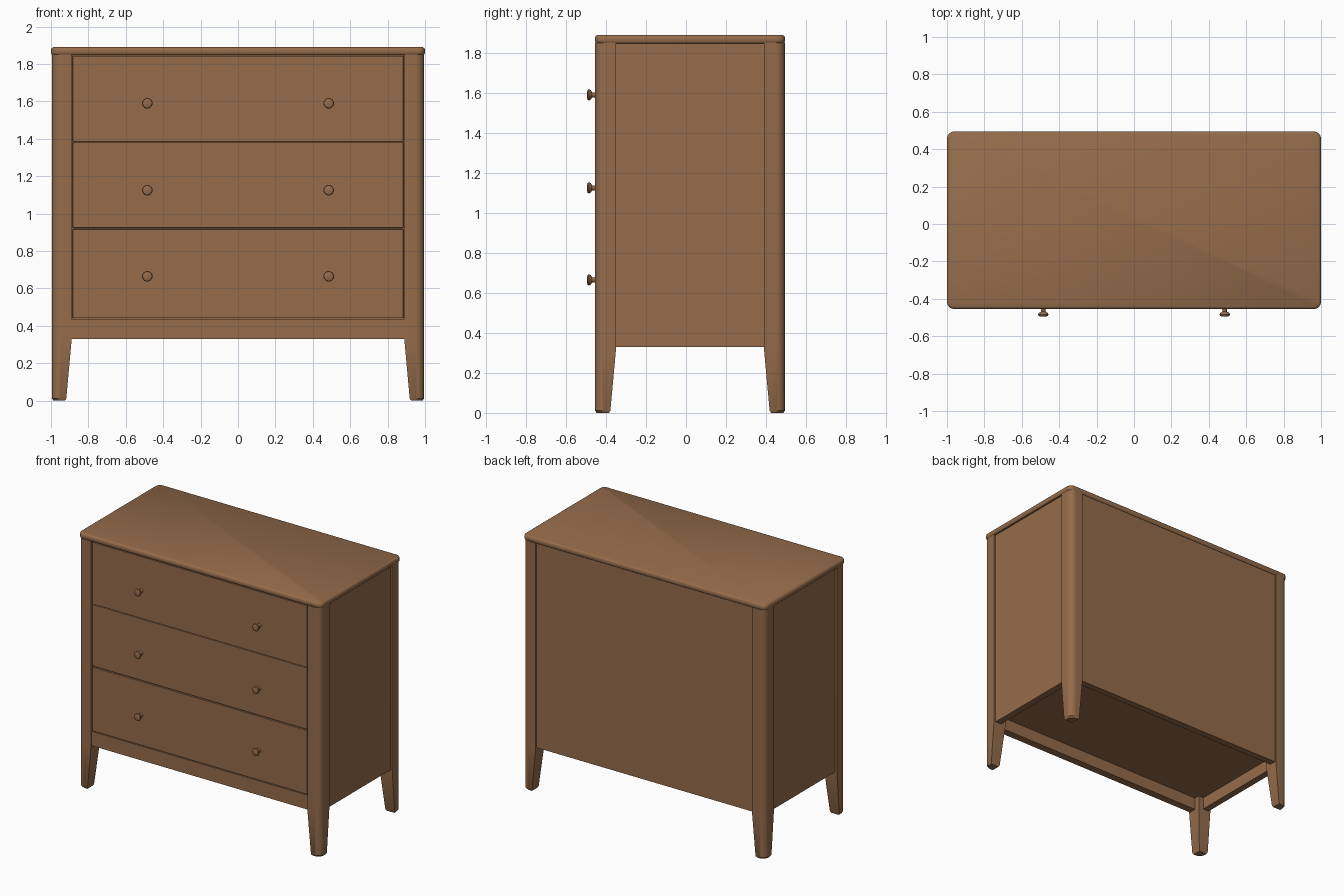
import bpy, bmesh, math
from mathutils import Vector

cube = bpy.data.objects.get("Cube")
if cube:
    bpy.data.objects.remove(cube, do_unlink=True)

wood = bpy.data.materials.new("brown wood")
wood.use_nodes = True
wood.diffuse_color = (0.30, 0.15, 0.07, 1)
wood.node_tree.nodes["Principled BSDF"].inputs["Base Color"].default_value = wood.diffuse_color

Y_FRONT, Y_BACK = -0.455, 0.495
Y_MID = (Y_FRONT + Y_BACK) / 2


def finish(name, bm):
    bmesh.ops.recalc_face_normals(bm, faces=bm.faces)
    mesh = bpy.data.meshes.new(name)
    bm.to_mesh(mesh)
    bm.free()
    mesh.materials.append(wood)
    obj = bpy.data.objects.new(name, mesh)
    bpy.context.collection.objects.link(obj)
    bpy.ops.object.select_all(action='DESELECT')
    obj.select_set(True)
    bpy.context.view_layer.objects.active = obj
    bpy.ops.object.shade_smooth_by_angle(angle=math.radians(35))
    return obj


def box(name, low, high, bevel=0.0, segments=2):
    low, high = Vector(low), Vector(high)
    bm = bmesh.new()
    bmesh.ops.create_cube(bm, size=1)
    for v in bm.verts:
        v.co = (low + high) / 2 + v.co * (high - low)
    if bevel:
        bmesh.ops.bevel(bm, geom=bm.edges[:], offset=bevel, segments=segments,
                        profile=0.5, affect='EDGES')
    return finish(name, bm)


def loft(bm, rings):
    loops = [[bm.verts.new(p) for p in ring] for ring in rings]
    for a, b in zip(loops, loops[1:]):
        for i in range(len(a)):
            j = (i + 1) % len(a)
            bm.faces.new((a[i], a[j], b[j], b[i]))
    bm.faces.new(loops[0])
    bm.faces.new(loops[-1])


def rounded_rect(cx, cy, hx, hy, radius, z):
    ring = []
    for k, (sx, sy) in enumerate(((1, 1), (-1, 1), (-1, -1), (1, -1))):
        for i in range(7):
            a = math.radians(90 * k + 15 * i)
            ring.append((cx + sx * (hx - radius) + radius * math.cos(a),
                         cy + sy * (hy - radius) + radius * math.sin(a), z))
    return ring


# Corner posts: rounded on the outside, tapering inward below the case
def leg(name, sx, y_edge, sy):
    def ring(z, width, inset=0.0):
        r = 0.045
        x0, y0 = 0.995 - inset, abs(y_edge) - inset
        x1, y1 = 0.995 - width, abs(y_edge) - width
        pts = [(x1, y1), (x0, y1)]
        for i in range(7):
            a = math.radians(15 * i)
            pts.append((x0 - r + r * math.cos(a), y0 - r + r * math.sin(a)))
        pts.append((x1, y0))
        return [(sx * x, sy * y, z) for x, y in pts]
    bm = bmesh.new()
    loft(bm, [ring(0, 0.07, 0.008), ring(0.012, 0.077), ring(0.33, 0.106), ring(1.852, 0.106)])
    finish(name, bm)


for sx, side in ((1, "left"), (-1, "right")):
    leg(f"front_leg_{side}", sx, Y_FRONT, -1)
    leg(f"back_leg_{side}", sx, Y_BACK, 1)
    # Side panel, slightly recessed between the posts
    xs = sorted((sx * 0.93, sx * 0.98))
    box(f"side_panel_{side}", (xs[0], -0.36, 0.33), (xs[1], 0.40, 1.852))

# Table top with rounded corners and a soft edge
bm = bmesh.new()
loft(bm, [rounded_rect(0, Y_MID, 1 - d, 0.475 - d, 0.04 - d, z) for d, z in
          ((0.008, 1.848), (0.002, 1.854), (0, 1.862), (0, 1.876), (0.004, 1.885), (0.012, 1.89))])
finish("top_board", bm)

# Case panels
box("back_panel", (-0.9, 0.435, 0.33), (0.9, 0.485, 1.852))
box("bottom_board", (-0.94, -0.42, 0.42), (0.94, 0.45, 0.435))
box("drawer_backing", (-0.9, -0.425, 0.42), (0.9, -0.405, 1.852))
box("front_rail", (-0.9, -0.447, 0.33), (0.9, -0.39, 0.436))

# Drawer fronts
drawers = ((0.441, 0.917), (0.923, 1.382), (1.384, 1.844))
for n, (z0, z1) in enumerate(drawers):
    box(f"drawer_front_{n + 1}", (-0.884, -0.447, z0), (0.884, -0.415, z1), 0.002, 1)

# Turned knobs: (distance forward, radius)
knob_profile = ((0.0, 0.017), (0.012, 0.013), (0.024, 0.013), (0.031, 0.024),
                (0.039, 0.028), (0.046, 0.025), (0.05, 0.015))
for n, z in enumerate((0.665, 1.125, 1.59)):
    for x, side in ((0.485, "left"), (-0.485, "right")):
        bm = bmesh.new()
        loft(bm, [[(x + r * math.cos(t * math.tau / 20), -0.445 - d,
                    z + r * math.sin(t * math.tau / 20)) for t in range(20)]
                  for d, r in knob_profile])
        finish(f"knob_{n + 1}_{side}", bm)
